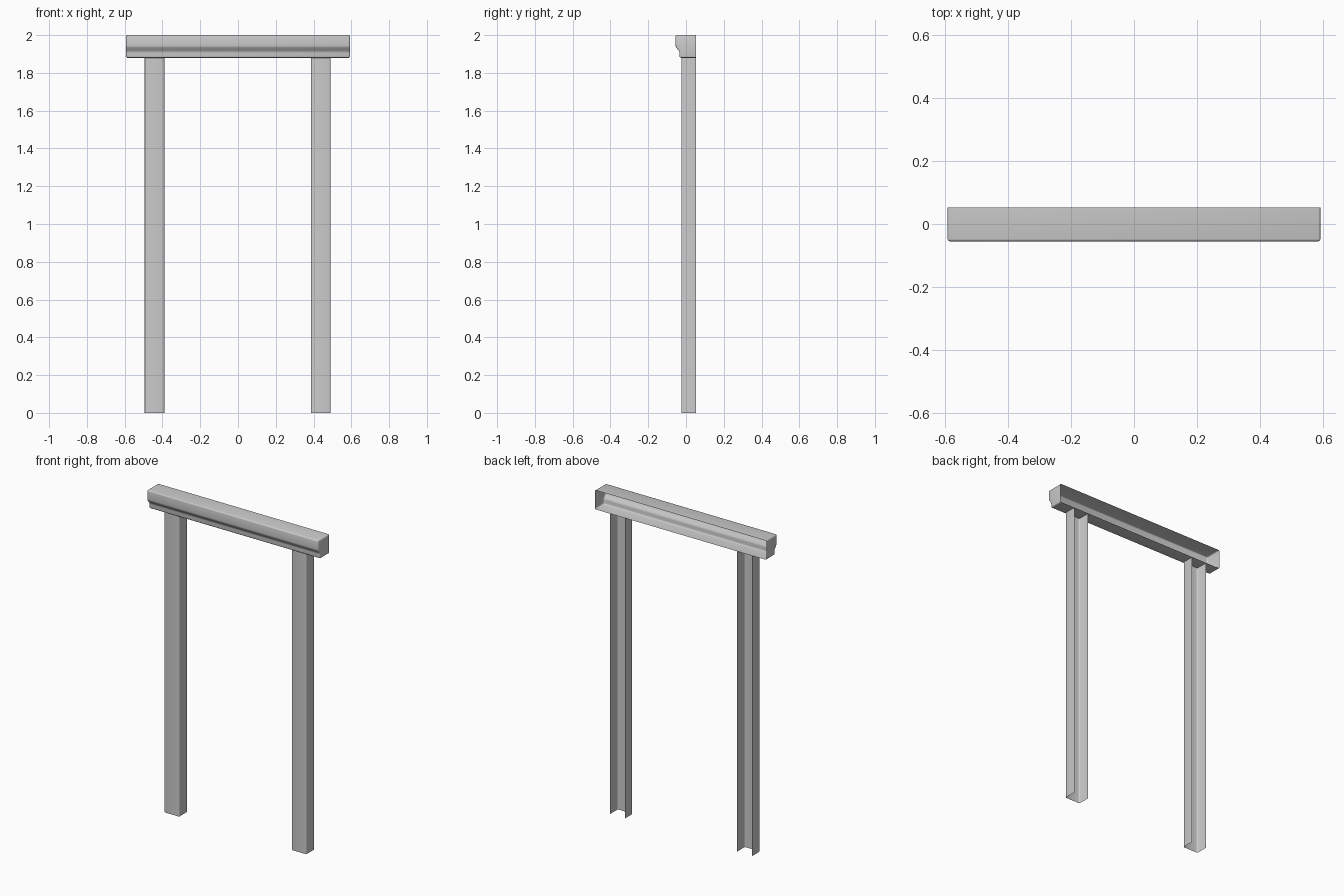
import bpy, bmesh
from mathutils import Vector

cube = bpy.data.objects.get("Cube")
if cube:
    bpy.data.objects.remove(cube, do_unlink=True)

grey = bpy.data.materials.new("light grey")
grey.use_nodes = True
grey.diffuse_color = (0.6, 0.6, 0.6, 1)
grey.node_tree.nodes["Principled BSDF"].inputs["Base Color"].default_value = (0.6, 0.6, 0.6, 1)


def open_shell(name, profile, sweep, radius, capped):
    """Extrude an open profile, optionally cap its ends, and round its corners."""
    bm = bmesh.new()
    start = [bm.verts.new(p) for p in profile]
    end = [bm.verts.new(Vector(p) + Vector(sweep)) for p in profile]
    for i in range(len(profile) - 1):
        bm.faces.new((start[i], start[i + 1], end[i + 1], end[i]))
    if capped:
        bm.faces.new(start[::-1])
        bm.faces.new(end)
    bmesh.ops.recalc_face_normals(bm, faces=bm.faces[:])
    corners = [e for e in bm.edges if len(e.link_faces) == 2]
    bmesh.ops.bevel(bm, geom=corners, offset=radius, segments=3,
                    profile=0.5, affect='EDGES', clamp_overlap=True)
    # Outer surfaces face the front
    bm.normal_update()
    if sum(f.normal.y * f.calc_area() for f in bm.faces) > 0:
        bmesh.ops.reverse_faces(bm, faces=bm.faces[:])
    mesh = bpy.data.meshes.new(name)
    bm.to_mesh(mesh)
    bm.free()
    mesh.materials.append(grey)
    obj = bpy.data.objects.new(name, mesh)
    bpy.context.collection.objects.link(obj)
    bpy.ops.object.select_all(action='DESELECT')
    obj.select_set(True)
    bpy.context.view_layer.objects.active = obj
    bpy.ops.object.shade_smooth_by_angle(angle=0.7)
    return obj


BACK, FRONT, HALF = 0.053, -0.055, 0.593
POST_TOP = 1.88

# Moulded lintel, open at the back
moulding = [(BACK, 2), (FRONT, 2), (FRONT, 1.938), (-0.034, 1.912),
            (-0.034, POST_TOP), (BACK, POST_TOP)]
open_shell("lintel", [(-HALF, y, z) for y, z in moulding], (2 * HALF, 0, 0), 0.007, True)

# Channel-shaped posts, open at the back and both ends
for name, centre in (("right_post", -0.442), ("left_post", 0.438)):
    channel = [(-0.052, BACK), (-0.052, -0.025), (0.052, -0.025), (0.052, BACK)]
    open_shell(name, [(centre + x, y, 0) for x, y in channel], (0, 0, POST_TOP), 0.008, False)
